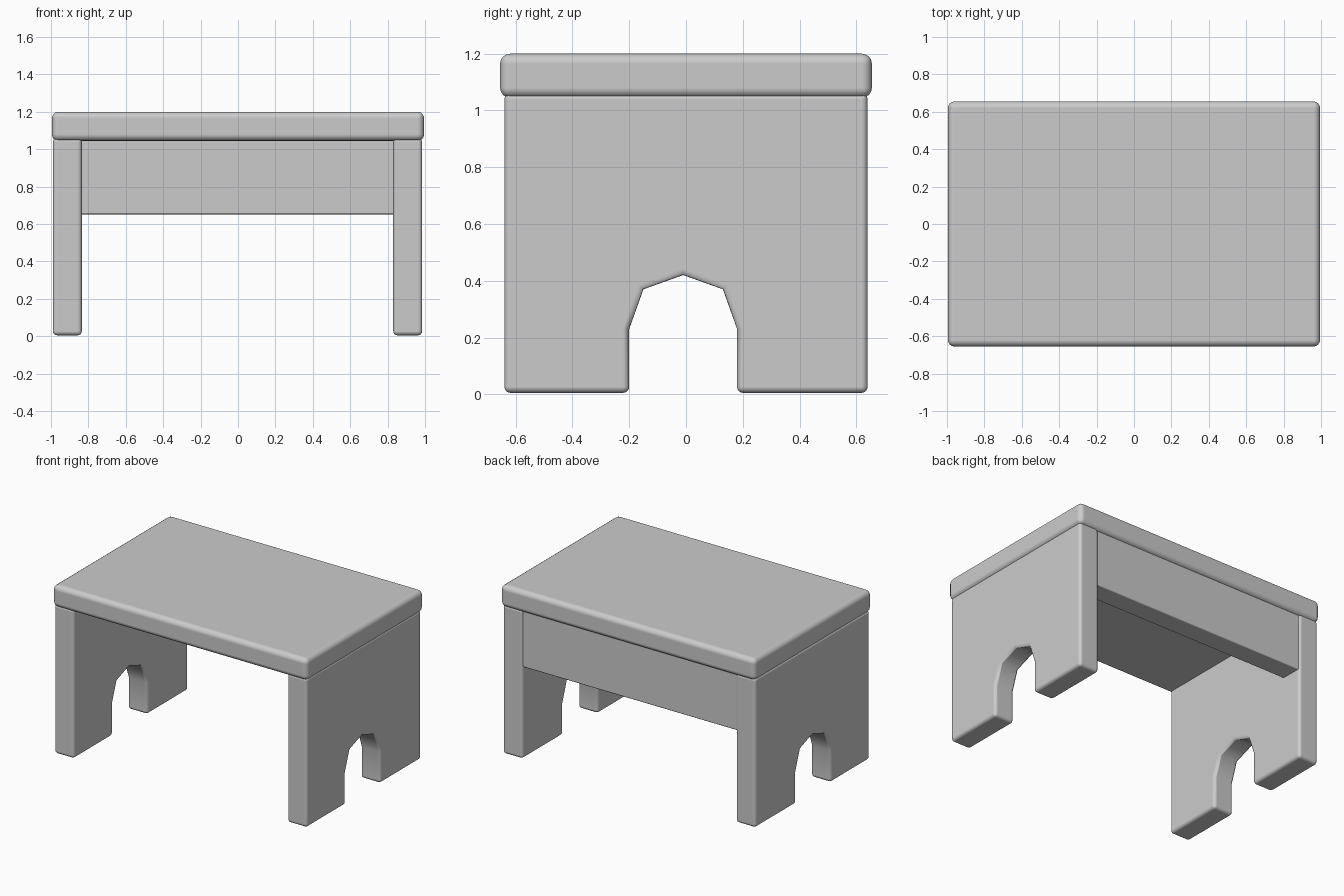
import bpy, bmesh

if "Cube" in bpy.data.objects:
    bpy.data.objects.remove(bpy.data.objects["Cube"])


def extrude_profile(name, profile, x0, x1, bevel):
    """Extrude a (y, z) outline along x and round its sharp rims."""
    bm = bmesh.new()
    face = bm.faces.new([bm.verts.new((x0, y, z)) for y, z in profile])
    geom = bmesh.ops.extrude_face_region(bm, geom=[face])["geom"]
    verts = [g for g in geom if isinstance(g, bmesh.types.BMVert)]
    bmesh.ops.translate(bm, verts=verts, vec=(x1 - x0, 0, 0))
    bmesh.ops.recalc_face_normals(bm, faces=bm.faces)
    for f in bm.faces:
        f.smooth = True
    mesh = bpy.data.meshes.new(name)
    bm.to_mesh(mesh)
    bm.free()
    obj = bpy.data.objects.new(name, mesh)
    bpy.context.collection.objects.link(obj)
    mod = obj.modifiers.new("Rounded edges", 'BEVEL')
    mod.width = bevel
    mod.segments = 4
    mod.limit_method = 'ANGLE'
    mod.angle_limit = 1.05  # leaves the arch facets crisp
    mod.harden_normals = True
    return obj


def rect(y0, y1, z0, z1):
    return [(y0, z0), (y1, z0), (y1, z1), (y0, z1)]


# Seat board
extrude_profile("seat", rect(-0.655, 0.655, 1.045, 1.2), -0.995, 0.995, 0.035)

# End panels with a faceted arch between the feet
arch = [(-0.2, 0.005), (-0.2, 0.23), (-0.15, 0.37), (-0.01, 0.42),
        (0.13, 0.37), (0.18, 0.23), (0.18, 0.005)]
panel = [(-0.64, 0.005)] + arch + [(0.64, 0.005), (0.64, 1.06), (-0.64, 1.06)]
for side, x0, x1 in (("left", -0.99, -0.835), ("right", 0.83, 0.985)):
    extrude_profile(side + "_leg_panel", panel, x0, x1, 0.022)

# Rail under the seat, at the back only
extrude_profile("back_rail", rect(0.48, 0.63, 0.652, 1.06), -0.85, 0.85, 0.008)
